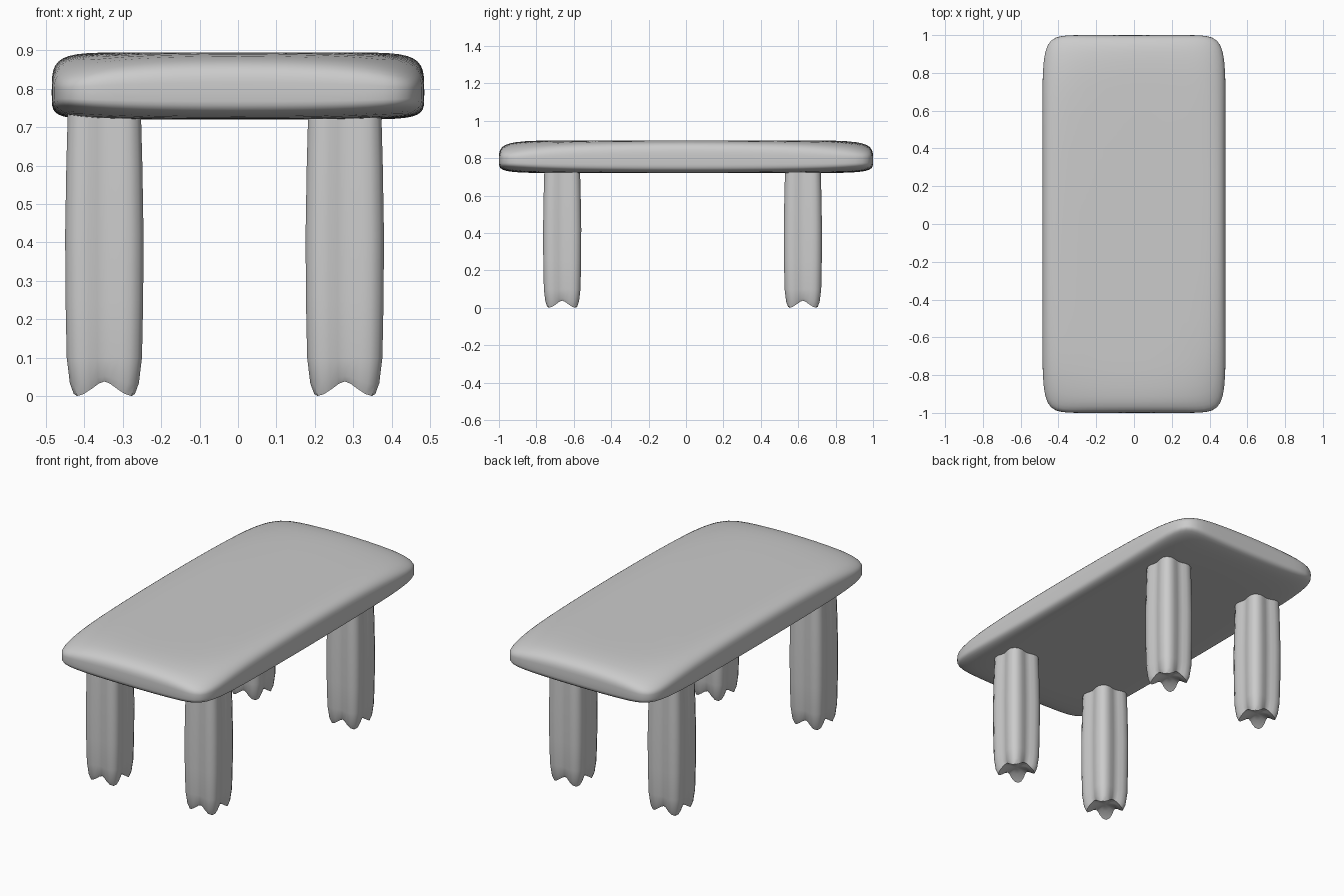
import bpy, bmesh, math

if "Cube" in bpy.data.objects:
    bpy.data.objects.remove(bpy.data.objects["Cube"])

A, B = 0.485, 1.0        # tabletop half sizes
Z_RIM = 0.79             # height of the widest line of the tabletop


def finish(name, rings, tip_a, tip_b):
    """Skin a stack of closed rings and close both ends with a fan."""
    bm = bmesh.new()
    loops = [[bm.verts.new(p) for p in ring] for ring in rings]
    n = len(loops[0])
    for lo, hi in zip(loops, loops[1:]):
        for i in range(n):
            bm.faces.new((lo[i], lo[(i + 1) % n], hi[(i + 1) % n], hi[i]))
    for loop, tip in ((loops[0], tip_a), (loops[-1], tip_b)):
        v = bm.verts.new(tip)
        for i in range(n):
            bm.faces.new((loop[i], loop[(i + 1) % n], v))
    bmesh.ops.recalc_face_normals(bm, faces=bm.faces)
    me = bpy.data.meshes.new(name)
    bm.to_mesh(me)
    bm.free()
    ob = bpy.data.objects.new(name, me)
    bpy.context.collection.objects.link(ob)
    bpy.ops.object.select_all(action='DESELECT')
    ob.select_set(True)
    bpy.context.view_layer.objects.active = ob
    bpy.ops.object.shade_smooth_by_angle(angle=math.radians(40))
    return ob


# Tabletop: pillow-like rounded slab whose rim thins towards the corners
N = 12
STEPS = 20
outline = []
for k in range(4):
    for i in range(STEPS):
        s = math.sin((i / STEPS - 0.5) * math.pi / 2) / math.sin(math.pi / 4)
        s = math.copysign(abs(s) ** 0.8, s)
        u, v = 1.0, s
        for _ in range(k):
            u, v = -v, u
        d = (abs(u) ** N + abs(v) ** N) ** (1 / N)
        outline.append((u / d, v / d))


def slab_ring(r, height, power, droop):
    ring = []
    for u, v in outline:
        u, v = u * r, v * r
        w = (1 - r ** N) ** (1 / power)
        w *= 1 - droop * (u ** 6 * v ** 2 + v ** 6 * u ** 2)
        ring.append((u * A, v * B, Z_RIM + height * w))
    return ring


radii = [0.2, 0.4, 0.6, 0.72, 0.8, 0.86, 0.91, 0.94, 0.965, 0.982, 0.992, 0.998, 0.9997]
slab = [slab_ring(r, -0.07, 5, 0.25) for r in radii]
slab.append(slab_ring(1.0, 0, 4, 0))
slab += [slab_ring(r, 0.105, 4, 0.4) for r in reversed(radii)]
finish("tabletop", slab, (0, 0, 0.72), (0, 0, 0.895))

# Legs: four-lobed fluted columns with pointed toes and a hollow foot
SIDES = 32
LEVELS = [  # z, scale, extra height in the grooves
    (0.03, 0.45, 0.01), (0.0, 0.78, 0.038), (0.03, 0.88, 0.022), (0.1, 0.96, 0),
    (0.25, 0.99, 0), (0.42, 1.0, 0), (0.6, 0.97, 0), (0.75, 0.93, 0)]


def leg(name, x, y):
    rings = []
    for z, scale, lift in LEVELS:
        ring = []
        for i in range(SIDES):
            t = 2 * math.pi * i / SIDES
            lobe = -math.cos(4 * t)
            r = (0.110 + 0.018 * lobe) * scale
            ring.append((x + r * math.cos(t), y + r * math.sin(t),
                         z + lift * (1 - lobe) / 2))
        rings.append(ring)
    finish(name, rings, (x, y, 0.04), (x, y, 0.75))


for side, x in (("left", -0.348), ("right", 0.278)):
    for end, y in (("front", -0.662), ("back", 0.625)):
        leg(f"{end}_{side}_leg", x, y)
